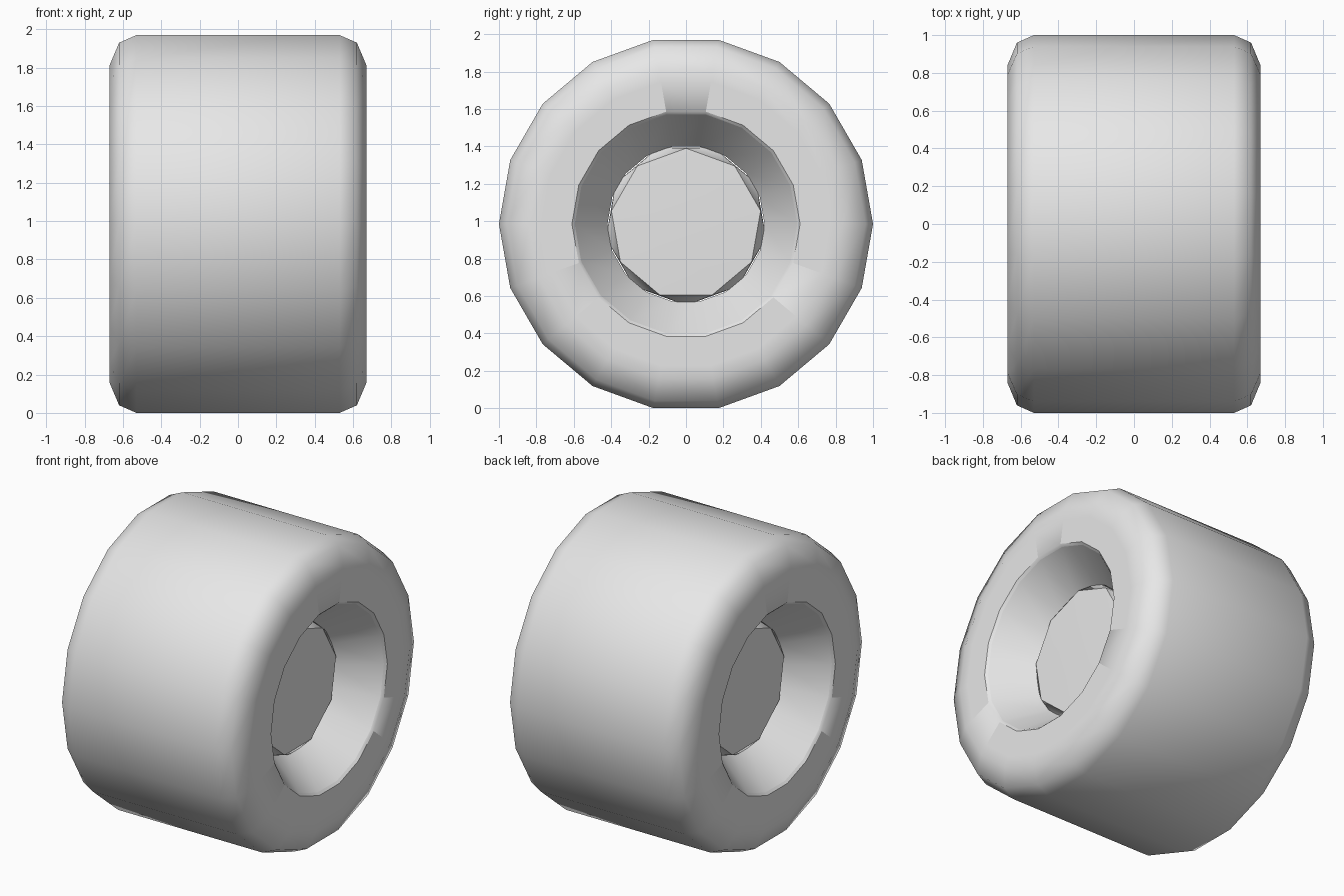
import bpy
import bmesh
from math import cos, sin, radians, pi

if "Cube" in bpy.data.objects:
    bpy.data.objects.remove(bpy.data.objects["Cube"])

AXLE = 0.985   # axle height
SIDES = 18     # sides of tyre and rim

grey = bpy.data.materials.new("plain grey")
grey.use_nodes = True
grey.diffuse_color = (0.8, 0.8, 0.8, 1)
grey.node_tree.nodes["Principled BSDF"].inputs["Base Color"].default_value = grey.diffuse_color


def ring(bm, x, r, n, start=0.0):
    """A ring of n vertices around the x axis."""
    return [bm.verts.new((x, r * cos(start + 2 * pi * i / n), r * sin(start + 2 * pi * i / n)))
            for i in range(n)]


def bridge(bm, a, b):
    n = len(a)
    for i in range(n):
        bm.faces.new((a[i], a[(i + 1) % n], b[(i + 1) % n], b[i]))


def sharpen(bm, a, b):
    edge = bm.edges.get((a, b))
    if edge:
        edge.smooth = False


def sharp_ring(bm, verts, skip=()):
    for i, v in enumerate(verts):
        if i not in skip:
            sharpen(bm, v, verts[(i + 1) % len(verts)])


def finish(bm, name):
    bmesh.ops.recalc_face_normals(bm, faces=bm.faces)
    for f in bm.faces:
        f.smooth = True
    mesh = bpy.data.meshes.new(name)
    bm.to_mesh(mesh)
    bm.free()
    mesh.materials.append(grey)
    obj = bpy.data.objects.new(name, mesh)
    obj.location.z = AXLE
    bpy.context.collection.objects.link(obj)
    return obj


def lathe(bm, half):
    """Rings for a half profile and its mirror image, bridged in order."""
    profile = half + [(-x, r) for x, r in reversed(half)]
    rings = [ring(bm, x, r, SIDES) for x, r in profile]
    for a, b in zip(rings, rings[1:]):
        bridge(bm, a, b)
    return rings


# Tyre: lip, flat sidewall, rounded shoulder, straight tread
bm = bmesh.new()
rings = lathe(bm, [(0.655, 0.595), (0.67, 0.61), (0.67, 0.77),
                   (0.67, 0.84), (0.62, 0.96), (0.53, 1.0)])
patches = [int(a / 20) for a in (80, 200, 320)]   # soft sidewall segments
for lip, wall in ((rings[1], rings[2]), (rings[-2], rings[-3])):
    sharp_ring(bm, lip, skip=patches)
    for p in patches:
        for i in (p, p + 1):
            sharpen(bm, lip[i % SIDES], wall[i % SIDES])
finish(bm, "tyre")

# Rim: a cone on each end joined by a short barrel
bm = bmesh.new()
rings = lathe(bm, [(0.655, 0.595), (0.41, 0.42), (0.36, 0.42)])
sharp_ring(bm, rings[1])
sharp_ring(bm, rings[-2])
bmesh.ops.recalc_face_normals(bm, faces=bm.faces)
rim = finish(bm, "rim")
if rim.data.polygons[0].normal.dot(rim.data.polygons[0].center.yz.to_3d().zxy) > 0:
    rim.data.flip_normals()

# Hub caps: nine-sided, with a twisted flared wall and a flat centre disc
for name, turn in (("left_hub", 0), ("right_hub", pi)):
    bm = bmesh.new()
    top = radians(90)
    disc = ring(bm, 0.445, 0.2, 9, top)
    cap = ring(bm, 0.44, 0.405, 9, top)
    base = ring(bm, 0.4, 0.435, 9, top + radians(20))
    back = ring(bm, 0.37, 0.42, 9, top + radians(20))
    bm.faces.new(disc)
    bridge(bm, disc, cap)
    for i in range(9):
        j = (i + 1) % 9
        bm.faces.new((cap[i], cap[j], base[i]))
        bm.faces.new((cap[j], base[j], base[i]))
    bridge(bm, base, back)
    bm.faces.new(back)
    for r in (cap, base, back):
        sharp_ring(bm, r)
    hub = finish(bm, name)
    hub.rotation_euler.z = turn
